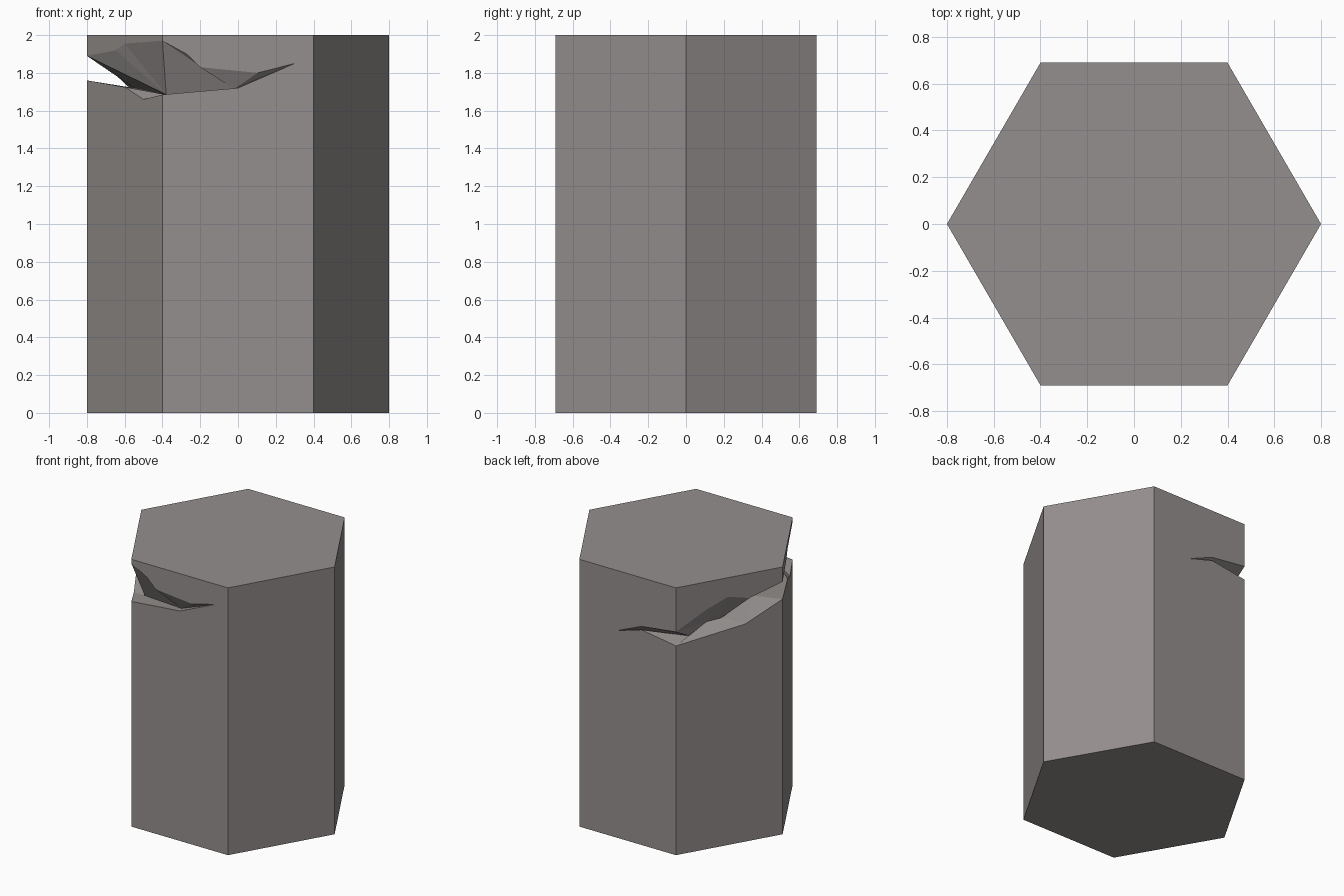
import bpy, bmesh
from mathutils import Vector

if "Cube" in bpy.data.objects:
    bpy.data.objects.remove(bpy.data.objects["Cube"])

HEIGHT = 2.0
# Hexagon corners, starting front right and walking round the left side
CORNERS = [Vector(c) for c in ((.4, -.69), (-.4, -.69), (-.8, 0), (-.4, .69), (.4, .69), (.8, 0))]

# Gash rims: (position along the walls in corner units, height)
UPPER = [(.125, 1.85), (.37, 1.80), (.75, 1.83), (.84, 1.90), (1, 1.97), (1.5, 1.955), (1.62, 1.92),
         (2, 1.89), (2.31, 1.816), (2.51, 1.857), (2.72, 1.79), (3, 1.67), (3.36, 1.635), (3.61, 1.55)]
LOWER = [(.5, 1.72), (1, 1.685), (1.25, 1.66), (1.5, 1.725), (2, 1.76), (2.35, 1.628),
         (3, 1.566), (3.36, 1.61)]
# Inner crease: (position, point)
CREASE = [(.5, (-.02, -.64, 1.715)), (1, (-.38, -.56, 1.685)), (2, (-.55, 0, 1.72)),
          (2.4, (-.51, .31, 1.66)), (2.65, (-.45, .40, 1.65)), (3, (-.41, .55, 1.59))]

bm = bmesh.new()


def rim_vert(p, z):
    k = min(int(p), 4)
    xy = CORNERS[k].lerp(CORNERS[k + 1], p - k)
    return (p, bm.verts.new((xy.x, xy.y, z)))


def between(rim, k):
    return [v for p, v in rim if k <= p <= k + 1]


def zip_strip(rim, inner):
    """Triangles joining a rim to the crease, ordered by position."""
    i = j = 0
    while i < len(rim) - 1 or j < len(inner) - 1:
        step_rim = j == len(inner) - 1 or (i < len(rim) - 1 and rim[i + 1][0] <= inner[j + 1][0])
        tri = [rim[i][1], inner[j][1]]
        if step_rim:
            i += 1
            tri.append(rim[i][1])
        else:
            j += 1
            tri.append(inner[j][1])
        if len(set(tri)) == 3:
            bm.faces.new(tri)


bottom = [bm.verts.new((c.x, c.y, 0)) for c in CORNERS]
top = [bm.verts.new((c.x, c.y, HEIGHT)) for c in CORNERS]
upper = [rim_vert(*r) for r in UPPER]
tips = upper[0], upper[-1]
lower = [tips[0]] + [rim_vert(*r) for r in LOWER] + [tips[1]]
crease = [tips[0]] + [(p, bm.verts.new(co)) for p, co in CREASE] + [tips[1]]

# Caps and the two untouched right walls
bm.faces.new(bottom[::-1])
bm.faces.new(top)
for k in (4, 5):
    n = (k + 1) % 6
    bm.faces.new((bottom[k], bottom[n], top[n], top[k]))

# Front and back walls, where the gash tapers out
bm.faces.new([bottom[0], bottom[1]] + between(lower, 0)[::-1] + between(upper, 0)[1:] + [top[1], top[0]])
bm.faces.new([bottom[3], bottom[4], top[4], top[3]] + between(upper, 3) + between(lower, 3)[:-1][::-1])

# Left walls, split right across by the gash
for k in (1, 2):
    bm.faces.new([bottom[k], bottom[k + 1]] + between(lower, k)[::-1])
    bm.faces.new(between(upper, k) + [top[k + 1], top[k]])

# Gash ceiling and floor
zip_strip(upper, crease)
zip_strip(lower, crease)

bmesh.ops.recalc_face_normals(bm, faces=bm.faces[:])
mesh = bpy.data.meshes.new("chipped_hex_pillar")
bm.to_mesh(mesh)
bm.free()

# Dark warm stone
stone = bpy.data.materials.new("dark_stone")
stone.diffuse_color = (.295, .275, .268, 1)
stone.use_nodes = True
stone.node_tree.nodes["Principled BSDF"].inputs["Base Color"].default_value = stone.diffuse_color
mesh.materials.append(stone)
bpy.context.collection.objects.link(bpy.data.objects.new("chipped_hex_pillar", mesh))
